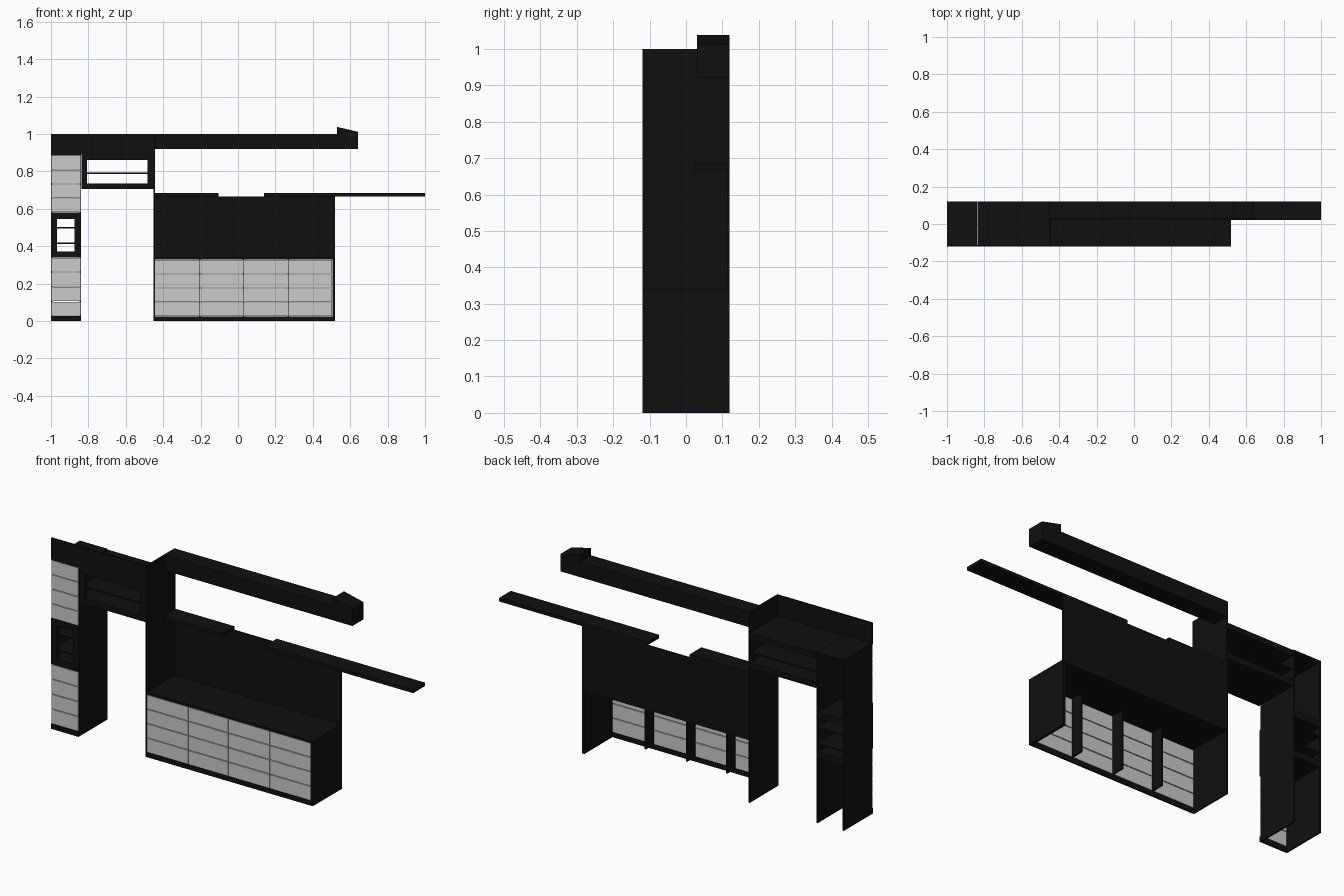
import bpy, bmesh

if "Cube" in bpy.data.objects:
    bpy.data.objects.remove(bpy.data.objects["Cube"])

black = bpy.data.materials.new("black_lacquer")
black.diffuse_color = (0.005, 0.005, 0.005, 1)
black.use_nodes = True
black.node_tree.nodes["Principled BSDF"].inputs["Base Color"].default_value = black.diffuse_color
F, B = -0.12, 0.12      # front and back planes
T = 0.008               # board thickness


def prism(name, profile, y0, y1, mat=black):
    """Extrude an x-z outline from y0 to y1."""
    bm = bmesh.new()
    front = [bm.verts.new((x, y0, z)) for x, z in profile]
    back = [bm.verts.new((x, y1, z)) for x, z in profile]
    n = len(profile)
    bm.faces.new(front)
    bm.faces.new(back[::-1])
    for i in range(n):
        j = (i + 1) % n
        bm.faces.new((front[i], back[i], back[j], front[j]))
    bmesh.ops.recalc_face_normals(bm, faces=bm.faces)
    mesh = bpy.data.meshes.new(name)
    bm.to_mesh(mesh)
    bm.free()
    ob = bpy.data.objects.new(name, mesh)
    bpy.context.collection.objects.link(ob)
    if mat:
        mesh.materials.append(mat)
    return ob


def board(name, x0, x1, z0, z1, y0=F, y1=B, mat=black):
    return prism(name, [(x0, z0), (x1, z0), (x1, z1), (x0, z1)], y0, y1, mat)


def drawers(name, x0, x1, z0, z1, rows=4, gap=0.004):
    h = (z1 - z0) / rows
    for i in range(rows):
        board(f"{name}_{i + 1}", x0 + gap / 2, x1 - gap / 2,
              z0 + i * h + gap / 2, z0 + (i + 1) * h - gap / 2,
              F, F + T, None)


def open_frame(name, x0, x1, z0, z1, t, shelves):
    """Open box, see-through, with thin shelves."""
    board(name + "_bottom", x0, x1, z0, z0 + t)
    board(name + "_top", x0, x1, z1 - t, z1)
    board(name + "_left", x0, x0 + t, z0 + t, z1 - t, F, F + 0.02)
    board(name + "_right", x1 - t, x1, z0 + t, z1 - t, F, F + 0.02)
    for i, z in enumerate(shelves):
        board(f"{name}_shelf_{i + 1}", x0 + T, x1 - T, z - 0.004, z + 0.004, F + 0.01, B)


# Tall column: sides, plinth, lid, drawers and open niche
board("column_left_side", -1.0, -1.0 + T, 0, 0.89, F + T)
board("column_right_side", -0.84 - T, -0.84, 0, 0.89, F + T)
board("column_plinth", -1.0, -0.84, 0, 0.027, F, F + T)
board("column_lid", -1.0, -0.84, 0.886, 0.894)
drawers("column_lower_drawer", -1.0, -0.84, 0.027, 0.34)
drawers("column_upper_drawer", -1.0, -0.84, 0.58, 0.886)
open_frame("column_niche", -1.0, -0.84, 0.34, 0.58, 0.033, [0.415, 0.5])

# Bridge cabinet over the opening
open_frame("bridge", -0.836, -0.453, 0.705, 0.89, 0.03, [0.79])

# Tall divider panel and thin upper fascia
board("divider_panel", -0.453, -0.445, 0, 1.0)
board("upper_fascia", -1.0, -0.453, 0.89, 1.0, F, F + T)

# Sideboard: open back and bottom
board("sideboard_right_side", 0.505, 0.518, 0, 0.328)
board("sideboard_plinth", -0.445, 0.505, 0, 0.025, F, F + T)
board("sideboard_counter", -0.445, 0.518, 0.328, 0.34)
edges = [-0.445, -0.205, 0.028, 0.268, 0.505]
for i in range(4):
    drawers(f"sideboard_bay_{i + 1}_drawer", edges[i], edges[i + 1], 0.025, 0.328)
for i, x in enumerate(edges[1:-1]):
    board(f"sideboard_divider_{i + 1}", x - T / 2, x + T / 2, 0.025, 0.328, F + T, F + 0.075)

# Back panel and the two wall shelves
board("back_panel", -0.445, 0.518, 0.34, 0.667, B - T, B)
for name, x0, x1 in (("left", -0.445, -0.105), ("right", 0.14, 1.0)):
    board(name + "_wall_shelf", x0, x1, 0.667, 0.685, 0.022, B)

# Overhead beam with its sloped end block
board("overhead_beam", -0.445, 0.53, 0.92, 1.0, 0.03, B)
prism("beam_end_block", [(0.53, 0.92), (0.642, 0.92), (0.642, 1.012), (0.53, 1.038)], 0.03, B)
